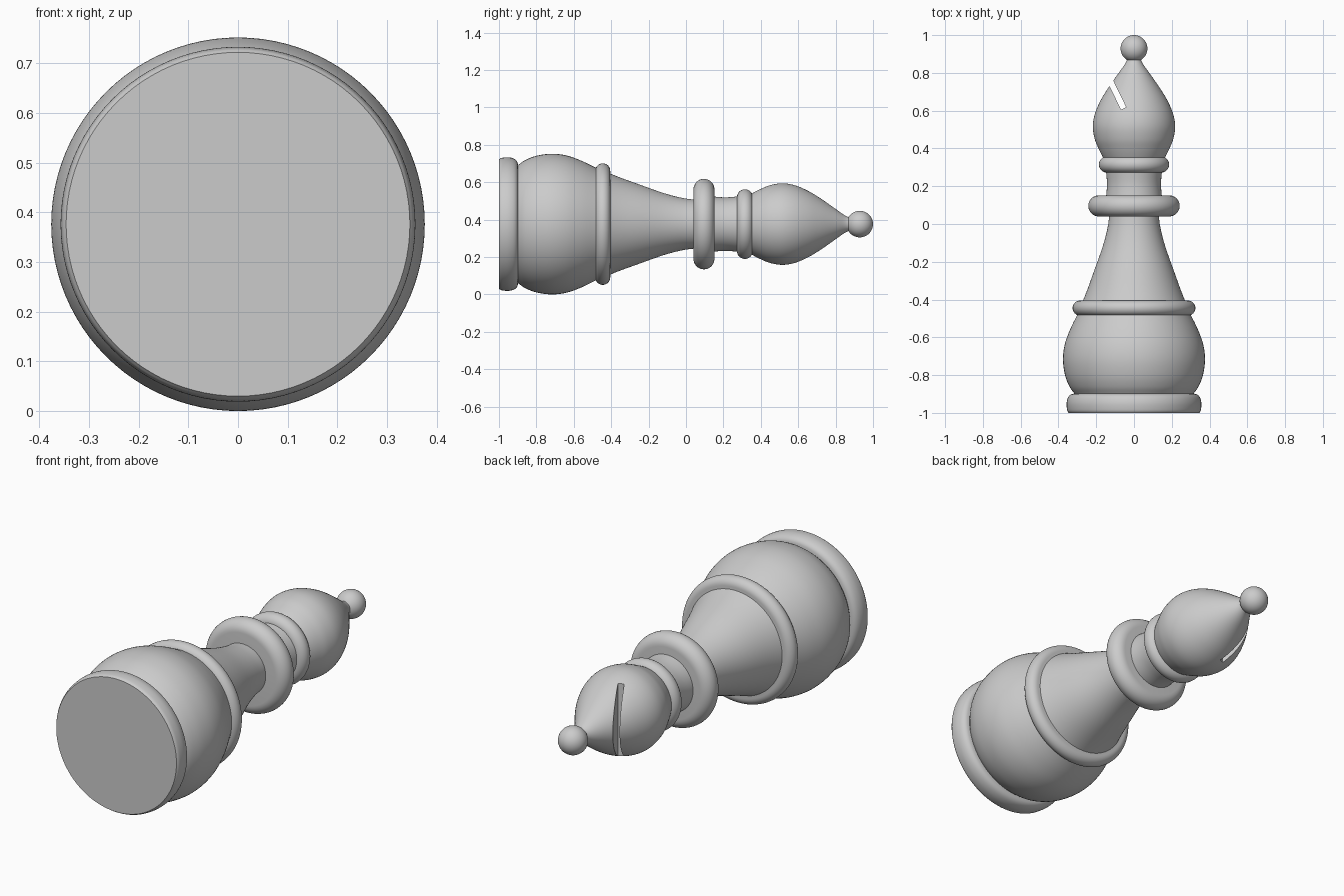
import bpy, bmesh
from math import pi, sin, cos, radians
from mathutils import Vector, Matrix

cube = bpy.data.objects.get("Cube")
if cube:
    bpy.data.objects.remove(cube, do_unlink=True)

AXIS_Z = 0.376   # height of the turning axis, which runs along y
SEGMENTS = 96

grey = bpy.data.materials.new("plain grey")
grey.use_nodes = True
colour = (0.6, 0.6, 0.6, 1)
grey.diffuse_color = colour
grey.node_tree.nodes["Principled BSDF"].inputs["Base Color"].default_value = colour


def smooth_curve(points, steps=6):
    """Catmull-Rom curve through (y, radius) points."""
    p = [Vector(q) for q in points]
    p = [2 * p[0] - p[1]] + p + [2 * p[-1] - p[-2]]
    out = []
    for a, b, c, d in zip(p, p[1:], p[2:], p[3:]):
        for i in range(steps):
            t = i / steps
            out.append(0.5 * (2 * b + (c - a) * t + (2 * a - 5 * b + 4 * c - d) * t ** 2
                              + (3 * b - a - 3 * c + d) * t ** 3))
    return out + [p[-2]]


def rounded_rim(y0, y1, radius, steps=16):
    """Disc outline with a half-round edge."""
    h = (y1 - y0) / 2
    return [((y0 + y1) / 2 - h * cos(pi * i / steps),
             radius - h + h * sin(pi * i / steps)) for i in range(steps + 1)]


def lathe(name, profile):
    """Turn a (y, radius) profile into a closed solid around the axis."""
    bm = bmesh.new()
    outline = [(profile[0][0], 0), *profile, (profile[-1][0], 0)]
    verts = [bm.verts.new((r, y, 0)) for y, r in outline]
    edges = [bm.edges.new(pair) for pair in zip(verts, verts[1:])]
    bmesh.ops.spin(bm, geom=verts + edges, cent=(0, 0, 0), axis=(0, 1, 0),
                   angle=2 * pi, steps=SEGMENTS)
    bmesh.ops.remove_doubles(bm, verts=bm.verts, dist=1e-5)
    bmesh.ops.recalc_face_normals(bm, faces=bm.faces)
    bmesh.ops.translate(bm, vec=(0, 0, AXIS_Z), verts=bm.verts)
    mesh = bpy.data.meshes.new(name)
    bm.to_mesh(mesh)
    bm.free()
    mesh.materials.append(grey)
    obj = bpy.data.objects.new(name, mesh)
    bpy.context.collection.objects.link(obj)
    return obj


def activate(obj):
    bpy.ops.object.select_all(action='DESELECT')
    obj.select_set(True)
    bpy.context.view_layer.objects.active = obj


# Foot and bulbous base
foot = smooth_curve([(-1, 0.346), (-0.985, 0.354), (-0.95, 0.357),
                     (-0.92, 0.35), (-0.903, 0.335), (-0.897, 0.31)])
bulb = smooth_curve([(-0.9, 0.314), (-0.86, 0.342), (-0.8, 0.365), (-0.72, 0.376),
                     (-0.64, 0.367), (-0.56, 0.339), (-0.48, 0.3), (-0.45, 0.285)])
# Tapering stem and the short neck above the collar
stem = smooth_curve([(-0.43, 0.28), (-0.35, 0.248), (-0.25, 0.212), (-0.12, 0.166),
                     (-0.02, 0.14), (0.06, 0.129)])
neck = smooth_curve([(0.13, 0.149), (0.21, 0.143), (0.29, 0.149)])
# Pointed head
head = smooth_curve([(0.33, 0.15), (0.36, 0.168), (0.4, 0.188), (0.45, 0.208),
                     (0.515, 0.218), (0.58, 0.208), (0.65, 0.179), (0.72, 0.137),
                     (0.8, 0.081), (0.85, 0.046), (0.88, 0.034)])

parts = [lathe(name, profile) for name, profile in (
    ("foot", foot),
    ("base_bulb", bulb),
    ("base_ring", rounded_rim(-0.485, -0.405, 0.325)),
    ("stem", stem),
    ("collar", rounded_rim(0.04, 0.152, 0.242)),
    ("neck", neck),
    ("neck_ring", rounded_rim(0.272, 0.358, 0.186)),
    ("head", head),
    ("finial", rounded_rim(0.858, 1, 0.071, 24)),
)]

# Slanted slot cut right through one side of the head
bm = bmesh.new()
bmesh.ops.create_cube(bm, size=1)
bmesh.ops.translate(bm, vec=(0, 0.5, 0), verts=bm.verts)
bmesh.ops.scale(bm, vec=(0.03, 0.4, 1), verts=bm.verts)
bmesh.ops.transform(bm, verts=bm.verts,
                    matrix=Matrix.Translation((-0.055, 0.612, AXIS_Z))
                    @ Matrix.Rotation(radians(26), 4, 'Z'))
mesh = bpy.data.meshes.new("slot_cutter")
bm.to_mesh(mesh)
bm.free()
mesh.materials.append(grey)
cutter = bpy.data.objects.new("slot_cutter", mesh)
cutter.hide_render = True
bpy.context.collection.objects.link(cutter)

head_obj = next(o for o in parts if o.name.startswith("head"))
slot = head_obj.modifiers.new("slot", 'BOOLEAN')
slot.operation = 'DIFFERENCE'
slot.solver = 'EXACT'
slot.object = cutter
activate(head_obj)
bpy.ops.object.modifier_apply(modifier=slot.name)
bpy.data.objects.remove(cutter, do_unlink=True)

for obj in parts:
    activate(obj)
    bpy.ops.object.shade_smooth_by_angle(angle=radians(35))
